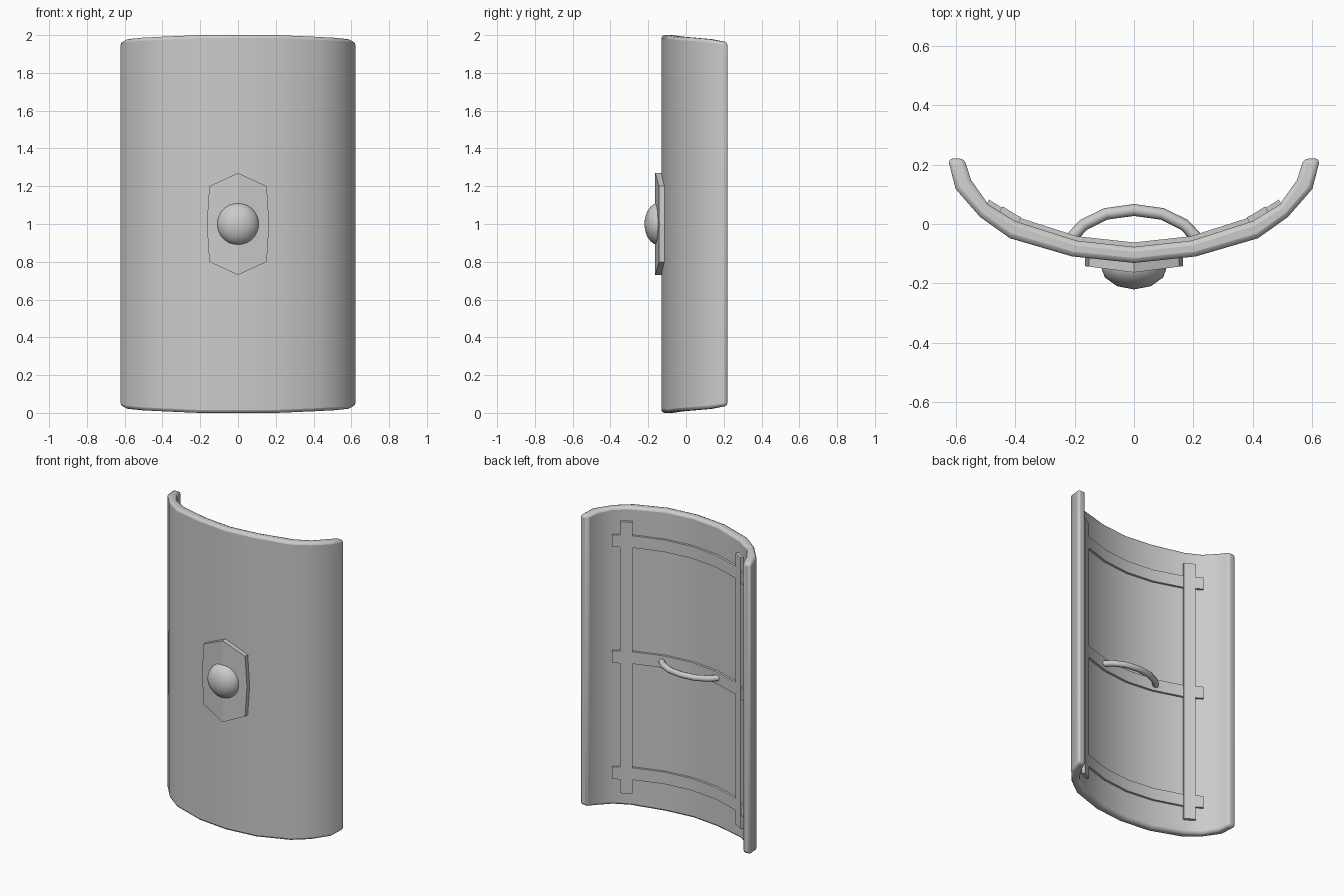
import bpy, bmesh, math
from mathutils import Vector

if "Cube" in bpy.data.objects:
    bpy.data.objects.remove(bpy.data.objects["Cube"])


def finish(name, bm, smooth=True):
    bmesh.ops.recalc_face_normals(bm, faces=bm.faces)
    mesh = bpy.data.meshes.new(name)
    bm.to_mesh(mesh)
    bm.free()
    ob = bpy.data.objects.new(name, mesh)
    bpy.context.collection.objects.link(ob)
    if smooth:
        shade(ob)
    return ob


def shade(ob):
    bpy.ops.object.select_all(action='DESELECT')
    ob.select_set(True)
    bpy.context.view_layer.objects.active = ob
    bpy.ops.object.shade_smooth_by_angle(angle=math.radians(35))


def mirrored(pts):
    return [(-p[0],) + tuple(p[1:]) for p in reversed(pts[1:])] + list(pts)


def slab(name, front, back, bottoms, tops):
    """Curved upright board between two xy outlines, with a height per column."""
    bm = bmesh.new()
    cols = [[bm.verts.new((x, y, z)) for (x, y), z in
             ((f, b), (f, t), (k, t), (k, b))]
            for f, k, b, t in zip(front, back, bottoms, tops)]
    for a, c in zip(cols, cols[1:]):
        for i in range(4):
            j = (i + 1) % 4
            bm.faces.new((a[i], a[j], c[j], c[i]))
    bm.faces.new(cols[0])
    bm.faces.new(cols[-1])
    return finish(name, bm)


def offset(pts, d):
    """Shift an xy line running toward +x backward along its normals."""
    out = []
    for i, p in enumerate(pts):
        a, b = pts[max(i - 1, 0)], pts[min(i + 1, len(pts) - 1)]
        t = (Vector(b) - Vector(a)).normalized()
        out.append((p[0] - t.y * d, p[1] + t.x * d))
    return out


# Curved shield board: outer outline with top height, and inner outline
outer = mirrored([(0, -.131, 2), (.208, -.109, 2), (.417, -.048, 1.991),
                  (.518, .024, 1.986), (.6, .118, 1.978), (.626, .22, 1.962)])
inner = mirrored([(0, -.077), (.193, -.056), (.4, .01), (.49, .066),
                  (.548, .148), (.571, .22)])
tops = [p[2] for p in outer]
board = slab("shield_board", [p[:2] for p in outer], inner,
             [2 - t for t in tops], tops)
bev = board.modifiers.new("rounded_edges", 'BEVEL')
bev.width = .016
bev.segments = 2
bev.limit_method = 'ANGLE'
bev.angle_limit = math.radians(40)

# Horizontal back straps
path = mirrored([(0, -.077), (.193, -.056), (.4, .01), (.495, .069)])
for label, z in (("lower", .23), ("middle", 1), ("upper", 1.77)):
    n = len(path)
    slab(label + "_strap", offset(path, -.005), offset(path, .015),
         [z - .04] * n, [z + .04] * n)

# Vertical back straps
edge = [(.388, .004), (.4, .01), (.452, .042)]
for label, s in (("left", -1), ("right", 1)):
    f, k = offset(edge, -.005), offset(edge, .02)
    slab(label + "_upright_strap", [(s * x, y) for x, y in f],
         [(s * x, y) for x, y in k], [.1] * 3, [1.9] * 3)

# Handle: round tube bent through a low arch
curve = bpy.data.curves.new("handle", 'CURVE')
curve.dimensions = '3D'
curve.bevel_depth = .02
curve.bevel_resolution = 2
curve.use_fill_caps = True
line = mirrored([(0, .047), (.095, .034), (.17, -.003), (.225, -.062)])
spline = curve.splines.new('POLY')
spline.points.add(len(line) - 1)
for p, (x, y) in zip(spline.points, line):
    p.co = (x, y, 1, 1)
bpy.context.collection.objects.link(bpy.data.objects.new("handle", curve))

# Pointed front plate, folded along its centre line
bm = bmesh.new()
half = [(0, 1.27), (.152, 1.2), (.165, 1), (.152, .8), (0, .73)]
for s in (-1, 1):
    bm.faces.new([bm.verts.new((s * x, -.163 + .13 * x, z)) for x, z in half])
bmesh.ops.remove_doubles(bm, verts=bm.verts, dist=1e-4)
ret = bmesh.ops.extrude_face_region(bm, geom=bm.faces[:], use_keep_orig=True)
moved = [g for g in ret["geom"] if isinstance(g, bmesh.types.BMVert)]
bmesh.ops.translate(bm, verts=moved, vec=(0, .035, 0))
finish("front_plate", bm, False)

# Round boss
bpy.ops.mesh.primitive_uv_sphere_add(segments=12, ring_count=24, radius=.113,
                                     location=(0, -.14, 1))
boss = bpy.context.object
boss.name = "boss"
boss.rotation_euler.z = 0
boss.scale.y = .08 / .113
# Keep only the part in front of the board's inner face
bm = bmesh.new()
bm.from_mesh(boss.data)
bmesh.ops.bisect_plane(bm, geom=bm.verts[:] + bm.edges[:] + bm.faces[:],
                       plane_co=(0, .015, 0), plane_no=(0, 1, 0),
                       clear_outer=True)
bmesh.ops.holes_fill(bm, edges=[e for e in bm.edges if e.is_boundary])
bm.to_mesh(boss.data)
bm.free()
shade(boss)
